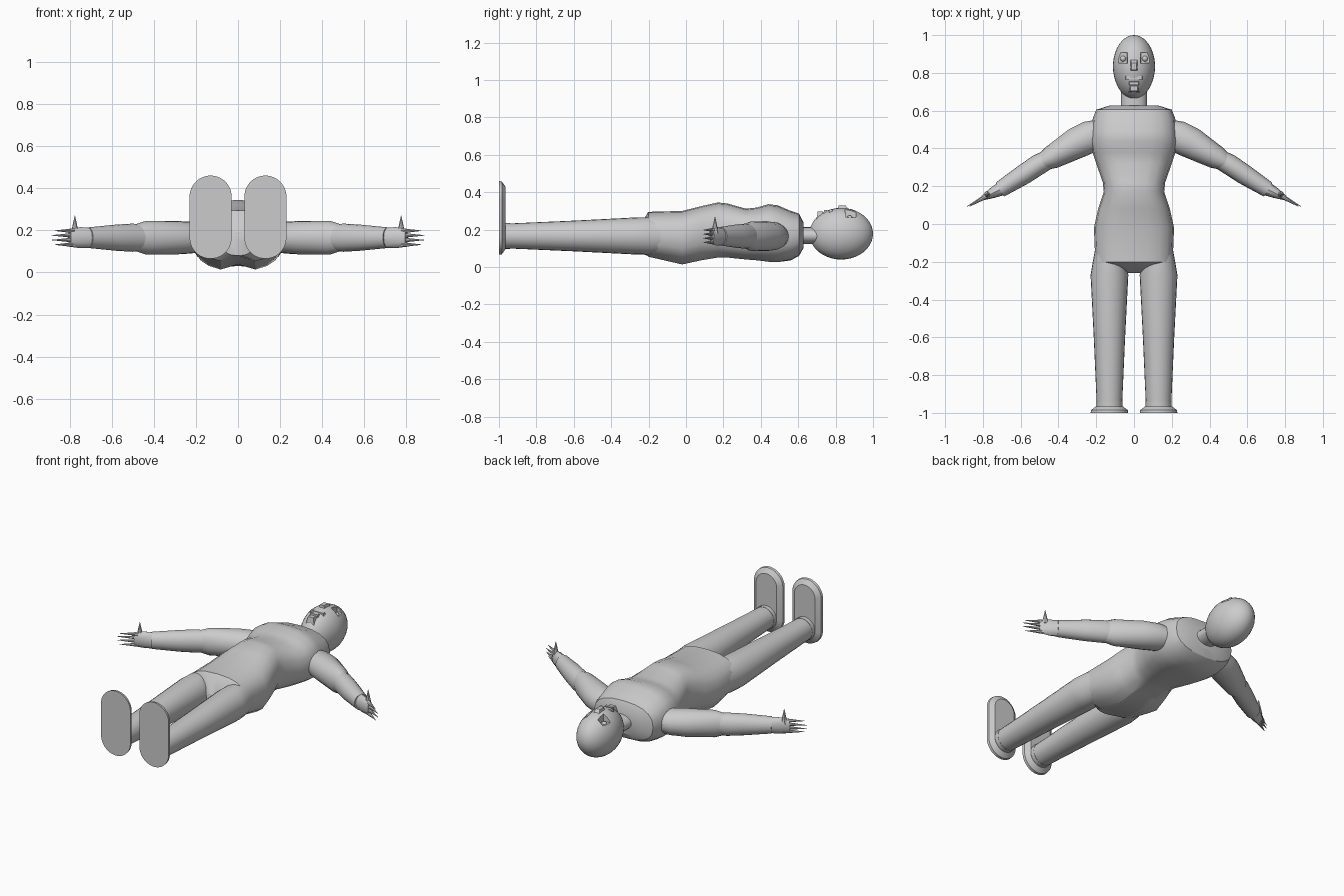
import bpy, bmesh, math
from mathutils import Vector

if "Cube" in bpy.data.objects:
    bpy.data.objects.remove(bpy.data.objects["Cube"])

grey = bpy.data.materials.new("plain grey")
grey.use_nodes = True
grey.diffuse_color = (0.6, 0.6, 0.6, 1)
grey.node_tree.nodes["Principled BSDF"].inputs["Base Color"].default_value = (0.6, 0.6, 0.6, 1)


def smooth(mesh, angle):
    mesh.shade_smooth()
    mesh.set_sharp_from_angle(angle=math.radians(angle))


def finish(name, bm, angle=35):
    bmesh.ops.recalc_face_normals(bm, faces=bm.faces[:])
    mesh = bpy.data.meshes.new(name)
    bm.to_mesh(mesh)
    bm.free()
    smooth(mesh, angle)
    mesh.materials.append(grey)
    ob = bpy.data.objects.new(name, mesh)
    bpy.context.collection.objects.link(ob)
    return ob


def loft(name, rings, angle=35):
    """Skin a list of closed point rings and cap both ends."""
    bm = bmesh.new()
    loops = [[bm.verts.new(p) for p in ring] for ring in rings]
    n = len(loops[0])
    for a, b in zip(loops, loops[1:]):
        for i in range(n):
            j = (i + 1) % n
            bm.faces.new((a[i], a[j], b[j], b[i]))
    bm.faces.new(loops[0])
    bm.faces.new(loops[-1])
    return finish(name, bm, angle)


def oval(centre, along, wide, tall, sides=20, power=2.0):
    """Ring across a horizontal direction: wide sideways, tall in z."""
    side = Vector(along).cross(Vector((0, 0, 1))).normalized()
    pts = []
    for i in range(sides):
        t = 2 * math.pi * i / sides
        c, s = math.cos(t), math.sin(t)
        u = math.copysign(abs(c) ** (2 / power), c) * wide
        v = math.copysign(abs(s) ** (2 / power), s) * tall
        pts.append(Vector(centre) + side * u + Vector((0, 0, v)))
    return pts


def box(name, centre, size, top=(1, 1), shift=0.0):
    """Box with its top face scaled and slid along y."""
    bm = bmesh.new()
    bmesh.ops.create_cube(bm, size=1)
    for v in bm.verts:
        up = v.co.z > 0
        v.co = Vector((v.co.x * size[0] * (top[0] if up else 1),
                       v.co.y * size[1] * (top[1] if up else 1) + (shift if up else 0),
                       v.co.z * size[2])) + Vector(centre)
    return finish(name, bm, 20)


FORWARD = (0, 1, 0)

# Torso: y, half width, back z, front z, depth of the back groove
body = [(-0.26, 0.07, 0.08, 0.19, 0), (-0.205, 0.195, 0.055, 0.29, 0.02),
        (-0.2, 0.205, 0.05, 0.295, 0.025), (-0.02, 0.212, 0.008, 0.30, 0.03),
        (0.08, 0.19, 0.03, 0.325, 0.02), (0.17, 0.16, 0.045, 0.345, 0.01),
        (0.22, 0.165, 0.045, 0.34, 0.01), (0.32, 0.2, 0.035, 0.312, 0.01),
        (0.38, 0.22, 0.03, 0.318, 0.01), (0.44, 0.23, 0.022, 0.336, 0.01),
        (0.49, 0.225, 0.02, 0.33, 0.01), (0.56, 0.218, 0.035, 0.3, 0),
        (0.605, 0.2, 0.06, 0.285, 0), (0.627, 0.13, 0.1, 0.24, 0)]
rings = []
for y, w, lo, hi, groove in body:
    ring = oval((0, y, (lo + hi) / 2), FORWARD, w, (hi - lo) / 2, 20, 2.5)
    for p in ring:
        if p.z < lo + 0.02 and abs(p.x) < 0.02:
            p.z += groove
    rings.append(ring)
loft("torso", rings, 28)

# Neck
loft("neck", [oval((0, y, 0.168), FORWARD, 0.068, 0.045) for y in (0.6, 0.72)])

# Head with cut eye sockets
bm = bmesh.new()
bmesh.ops.create_uvsphere(bm, u_segments=32, v_segments=20, radius=1)
for v in bm.verts:
    x, y, z = v.co
    taper = 1 - 0.06 * max(0, -z)
    v.co = (x * 0.112 * taper, 0.83 + z * 0.17, 0.178 - y * 0.138)
head = finish("head", bm)
for s in (-1, 1):
    cutter = box("socket_cutter", (s * 0.06, 0.88, 0.3), (0.045, 0.055, 0.07), (1.2, 1.1))
    cutter.hide_render = True
    mod = head.modifiers.new("socket", "BOOLEAN")
    mod.operation = "DIFFERENCE"
    mod.object = cutter
    bpy.context.view_layer.update()
    cut = bpy.data.meshes.new_from_object(head.evaluated_get(bpy.context.evaluated_depsgraph_get()))
    head.modifiers.clear()
    head.data = cut
    bpy.data.objects.remove(cutter)
    # Eyeball inside the socket
    bm = bmesh.new()
    bmesh.ops.create_uvsphere(bm, u_segments=12, v_segments=8, radius=0.016)
    bmesh.ops.translate(bm, verts=bm.verts[:], vec=(s * 0.058, 0.875, 0.26))
    finish("eye", bm)
smooth(head.data, 30)

# Nose, lips and chin
box("nose", (0, 0.852, 0.304), (0.05, 0.085, 0.05), (0.55, 0.45), -0.018)
box("upper_lip", (0, 0.775, 0.29), (0.1, 0.022, 0.035), (0.85, 0.8))
box("lower_lip", (0, 0.745, 0.285), (0.06, 0.02, 0.04), (0.8, 0.8))
box("chin", (0, 0.718, 0.272), (0.06, 0.045, 0.05), (0.6, 0.6))

for s, side in ((1, "left"), (-1, "right")):
    # Leg and ankle cuff
    leg = [(-0.96, 0.067, 0.066), (-0.6, 0.083, 0.082), (-0.27, 0.1, 0.099),
           (-0.2, 0.088, 0.1), (-0.1, 0.07, 0.09)]
    loft(side + "_leg", [oval((s * 0.13, y, 0.166), FORWARD, w, h, 24) for y, w, h in leg])
    loft(side + "_ankle", [oval((s * 0.13, y, 0.166), FORWARD, 0.069, 0.069, 24) for y in (-0.97, -0.94)])

    # Foot: stadium sole with a sloping rim, rising toes up
    foot = []
    for y, r in ((-1.0, 0.1), (-0.985, 0.098), (-0.965, 0.07)):
        ring = []
        for i in range(32):
            t = 2 * math.pi * (i + 0.5) / 32
            mid = 0.36 if math.sin(t) > 0 else 0.165
            ring.append(Vector((s * 0.13 + r * math.cos(t), y, mid + r * math.sin(t))))
        foot.append(ring)
    loft(side + "_foot", foot, 25)

    # Upper arm, forearm and palm
    upper = (s * 0.84, -0.54, 0)
    lower = (s * 0.86, -0.51, 0)
    arm = [(0.15, 0.495, 0.07, 0.06), (0.22, 0.468, 0.086, 0.075), (0.3, 0.43, 0.084, 0.08),
           (0.44, 0.35, 0.062, 0.079), (0.5, 0.317, 0.04, 0.06)]
    loft(side + "_upper_arm", [oval((s * x, y, 0.165), upper, w, h) for x, y, w, h in arm])
    arm = [(0.44, 0.35, 0.05, 0.06), (0.5, 0.318, 0.055, 0.067), (0.58, 0.265, 0.054, 0.062),
           (0.71, 0.182, 0.043, 0.049)]
    loft(side + "_forearm", [oval((s * x, y, 0.165), lower, w, h) for x, y, w, h in arm])
    arm = [(0.7, 0.188, 0.038, 0.048), (0.75, 0.163, 0.028, 0.05), (0.8, 0.138, 0.013, 0.043)]
    loft(side + "_palm", [oval((s * x, y, 0.165), lower, w, h, 12) for x, y, w, h in arm])

    # Pointed fingers
    for i in range(4):
        z = 0.132 + 0.022 * i
        reach = 0.885 if i in (1, 2) else 0.87
        loft(side + "_finger", [oval((s * 0.78, 0.148, z), lower, 0.013, 0.012, 8),
                                oval((s * reach, 0.093, z), lower, 0.001, 0.001, 8)])

    # Pointed thumb
    bm = bmesh.new()
    bmesh.ops.create_cone(bm, cap_ends=True, segments=8, radius1=0.02, radius2=0.001, depth=0.09)
    bmesh.ops.translate(bm, verts=bm.verts[:], vec=(s * 0.775, 0.155, 0.225))
    finish(side + "_thumb", bm)
